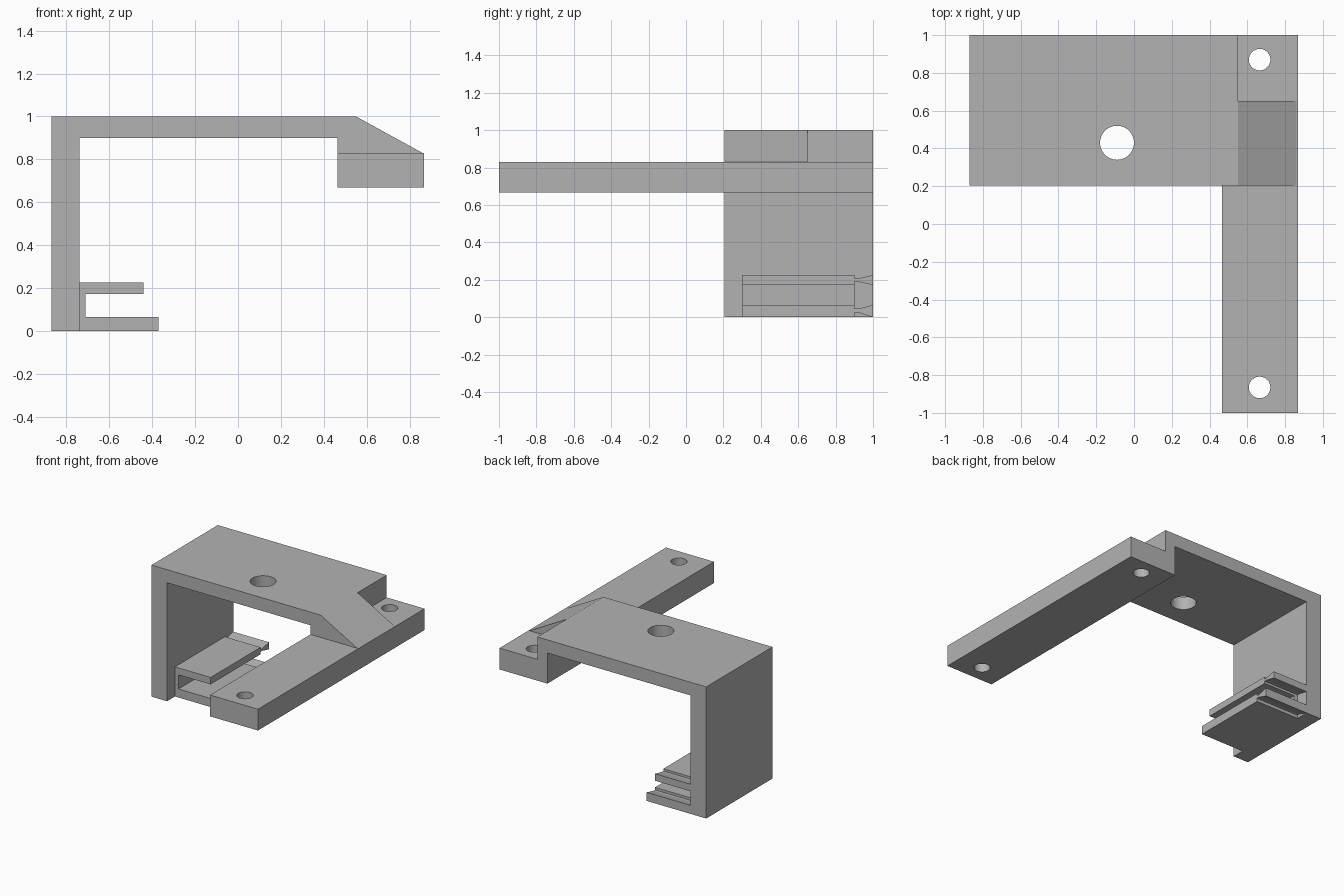
import bpy
import bmesh

cube = bpy.data.objects.get("Cube")
if cube:
    bpy.data.objects.remove(cube, do_unlink=True)

grey = bpy.data.materials.new("plain grey")
grey.use_nodes = True
colour = (0.45, 0.45, 0.45, 1)
grey.diffuse_color = colour
grey.node_tree.nodes["Principled BSDF"].inputs["Base Color"].default_value = colour


def add_object(name, bm):
    bmesh.ops.recalc_face_normals(bm, faces=bm.faces)
    mesh = bpy.data.meshes.new(name)
    bm.to_mesh(mesh)
    bm.free()
    mesh.materials.append(grey)
    obj = bpy.data.objects.new(name, mesh)
    bpy.context.collection.objects.link(obj)
    return obj


def extrude(name, profile, axis, start, end):
    """Sweep a profile along 'y' (x, z points) or 'x' (y, z points)."""
    bm = bmesh.new()
    place = (lambda a, b: (a, start, b)) if axis == "y" else (lambda a, b: (start, a, b))
    face = bm.faces.new([bm.verts.new(place(a, b)) for a, b in profile])
    swept = bmesh.ops.extrude_face_region(bm, geom=[face])["geom"]
    step = (0, end - start, 0) if axis == "y" else (end - start, 0, 0)
    bmesh.ops.translate(bm, vec=step, verts=[v for v in swept if isinstance(v, bmesh.types.BMVert)])
    return add_object(name, bm)


def combine(target, tool, operation):
    """Apply a boolean, then discard the tool."""
    bpy.context.view_layer.objects.active = target
    mod = target.modifiers.new(operation, "BOOLEAN")
    mod.operation = operation
    mod.solver = "EXACT"
    mod.object = tool
    bpy.ops.object.modifier_apply(modifier=mod.name)
    bpy.data.objects.remove(tool, do_unlink=True)


def drill(target, x, y, z, radius):
    bm = bmesh.new()
    bmesh.ops.create_cone(bm, cap_ends=True, segments=48, radius1=radius, radius2=radius, depth=0.4)
    bmesh.ops.translate(bm, vec=(x, y, z), verts=bm.verts)
    cutter = add_object("hole_cutter", bm)
    cutter.hide_render = True
    combine(target, cutter, "DIFFERENCE")


FRONT, BACK = 0.205, 1.0
WALL = -0.74
IN, OUT, LOW, HIGH = 0.465, 0.868, 0.668, 0.83

# Side wall, top plate and raised step in one profile
bracket = extrude("bracket", [
    (-0.87, 0), (WALL, 0), (WALL, 0.9), (IN, 0.9), (IN, LOW), (OUT, LOW),
    (OUT, HIGH), (0.55, HIGH), (0.55, 1), (-0.87, 1)], "y", FRONT, BACK)

# Long mounting bar
bar = extrude("mounting_bar", [(IN, LOW), (OUT, LOW), (OUT, HIGH), (IN, HIGH)], "y", -1, FRONT)
combine(bracket, bar, "UNION")

# Sloped brace from the plate down to the bar
brace = extrude("sloped_brace", [(0.55, HIGH), (0.86, HIGH), (0.55, 1)], "y", FRONT, 0.65)
combine(bracket, brace, "UNION")

# Screw holes and plate hole
for y in (-0.865, 0.87):
    drill(bracket, 0.665, y, 0.75, 0.057)
drill(bracket, -0.09, 0.43, 0.95, 0.09)

# Cable clip: jaws necked down near the back, flaring out again at the end
for name, tip, low, high, neck_low, neck_high in (
        ("lower_jaw", -0.37, 0, 0.065, 0.025, 0.046),
        ("upper_jaw", -0.44, 0.172, 0.225, 0.19, 0.208)):
    extrude(name, [
        (0.3, low), (0.9, low), (0.9, neck_low), (0.92, neck_low), (BACK, low),
        (BACK, high), (0.92, neck_high), (0.9, neck_high), (0.9, high), (0.3, high)],
        "x", WALL, tip)
extrude("clip_web", [(0.3, 0.065), (0.9, 0.065), (0.9, 0.172), (0.3, 0.172)], "x", WALL, -0.71)
